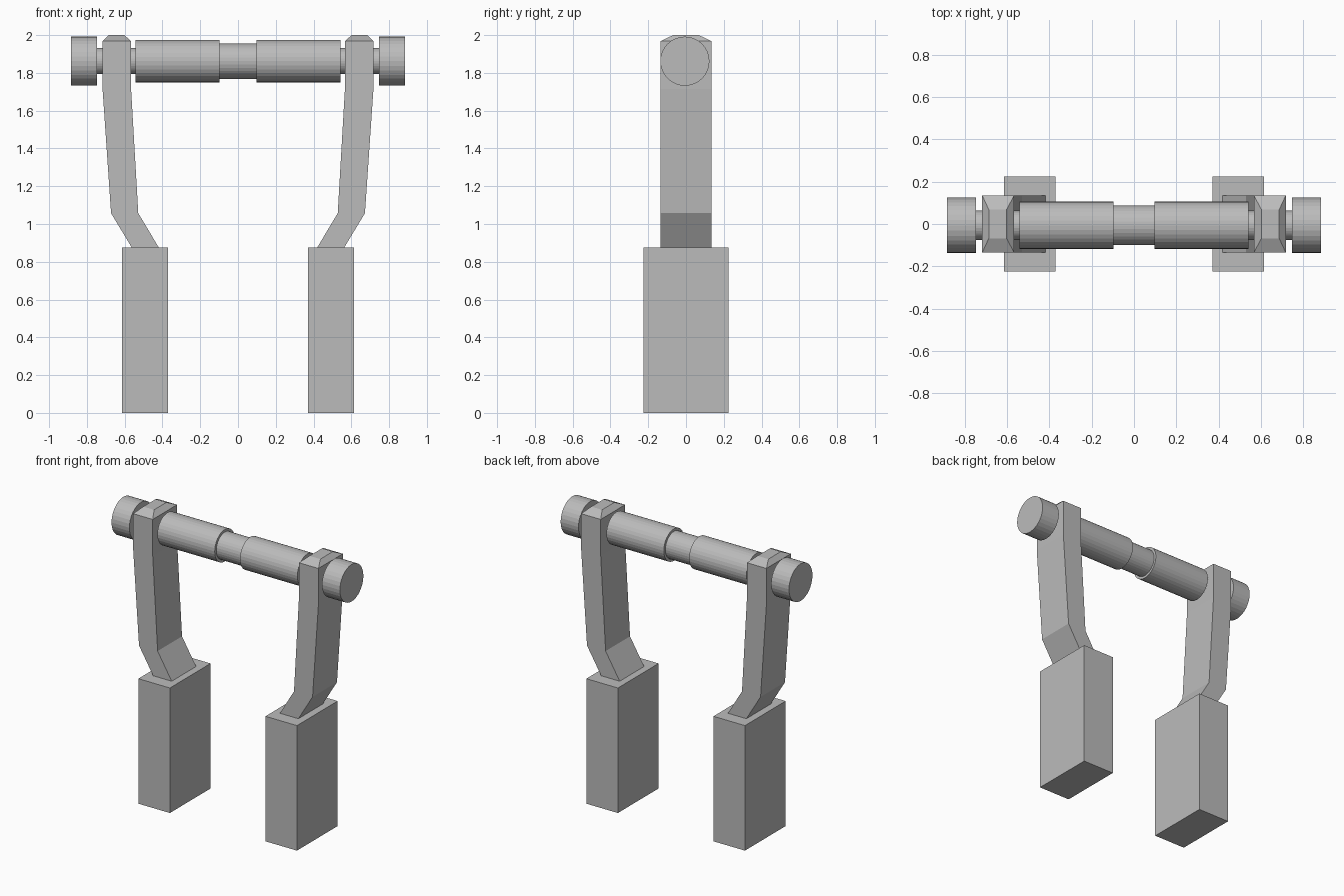
import bpy, bmesh
from math import pi
from mathutils import Matrix

cube = bpy.data.objects.get("Cube")
if cube:
    bpy.data.objects.remove(cube, do_unlink=True)

COLOUR = (0.5, 0.5, 0.5, 1)
grey = bpy.data.materials.new("plain_grey")
grey.use_nodes = True
grey.diffuse_color = COLOUR
grey.node_tree.nodes["Principled BSDF"].inputs["Base Color"].default_value = COLOUR

AXLE_Z, AXLE_Y = 1.862, -0.006


def finish(name, bm):
    """Turn a bmesh into a grey object."""
    bmesh.ops.recalc_face_normals(bm, faces=bm.faces)
    mesh = bpy.data.meshes.new(name)
    bm.to_mesh(mesh)
    bm.free()
    mesh.materials.append(grey)
    obj = bpy.data.objects.new(name, mesh)
    bpy.context.collection.objects.link(obj)
    return obj


def rod(name, x0, x1, radius):
    """Cylinder along x between two positions."""
    bm = bmesh.new()
    place = Matrix.Translation(((x0 + x1) / 2, AXLE_Y, AXLE_Z)) @ Matrix.Rotation(pi / 2, 4, "Y")
    bmesh.ops.create_cone(bm, cap_ends=True, segments=32, radius1=radius,
                          radius2=radius, depth=abs(x1 - x0), matrix=place)
    return finish(name, bm)


def loft(name, side, sections):
    """Stack of rectangles: (z, inner x, outer x, half depth)."""
    bm = bmesh.new()
    rings = []
    for z, inner, outer, d in sections:
        corners = [(inner, -d), (outer, -d), (outer, d), (inner, d)]
        rings.append([bm.verts.new((side * x, y, z)) for x, y in corners])
    for low, high in zip(rings, rings[1:]):
        for i in range(4):
            j = (i + 1) % 4
            bm.faces.new((low[i], low[j], high[j], high[i]))
    bm.faces.new(rings[0])
    bm.faces.new(rings[-1])
    return finish(name, bm)


# Bent arm with a chamfered top, listed from the pod upward
ARM = [(0.87, 0.416, 0.559, 0.135),
       (1.057, 0.528, 0.672, 0.135),
       (1.714, 0.566, 0.717, 0.135),
       (1.968, 0.566, 0.717, 0.135),
       (2.0, 0.602, 0.686, 0.068)]
POD = [(0, 0.37, 0.614, 0.225), (0.875, 0.37, 0.614, 0.225)]

for label, side in (("left", 1), ("right", -1)):
    loft(label + "_pod", side, POD)
    loft(label + "_arm", side, ARM)
    rod(label + "_sleeve", side * 0.098, side * 0.542, 0.112)
    rod(label + "_pin", side * 0.53, side * 0.76, 0.069)
    rod(label + "_end_cap", side * 0.746, side * 0.884, 0.13)

# Narrow middle of the crossbar
rod("crossbar_core", -0.11, 0.11, 0.094)
